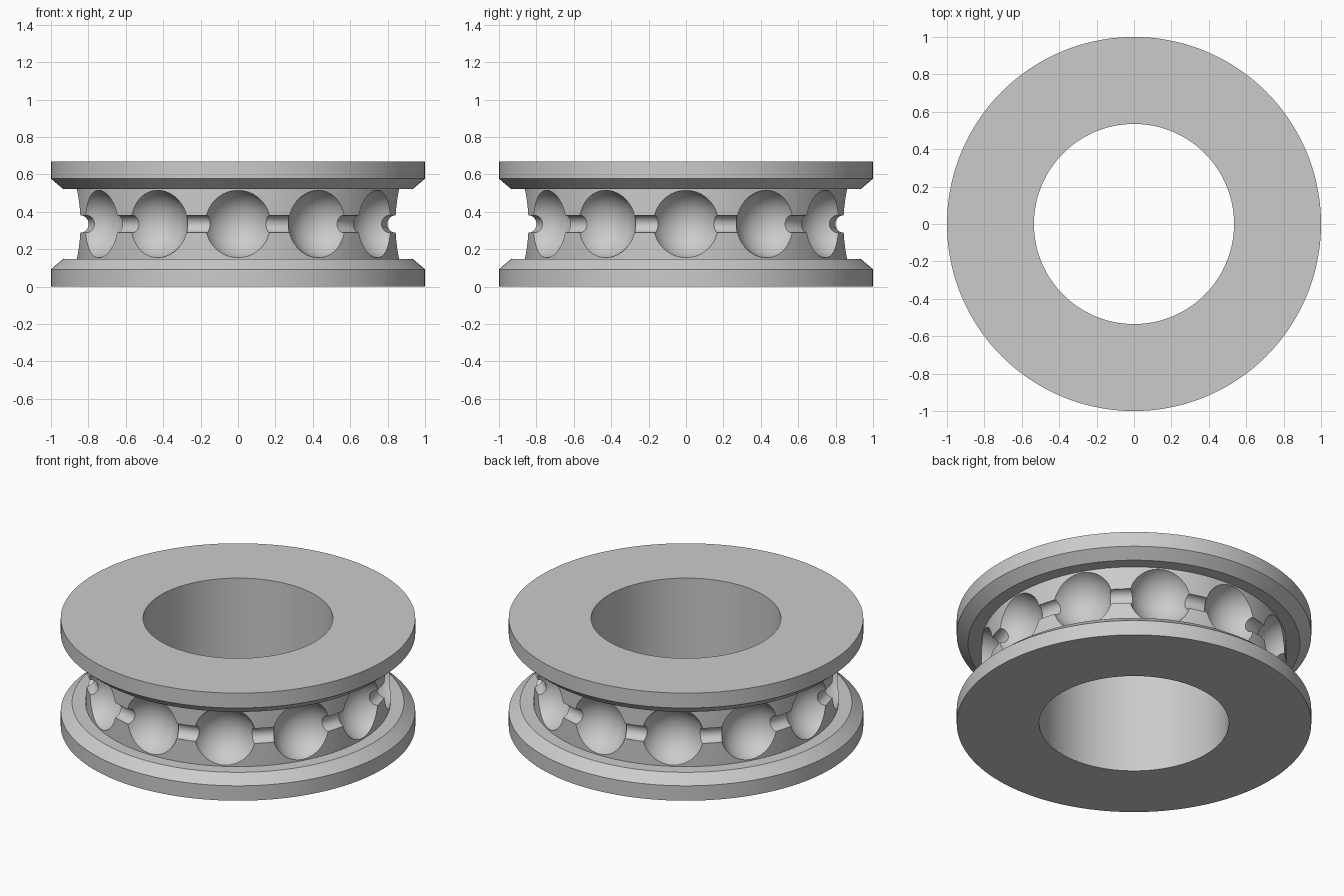
import bpy, bmesh
from math import pi, sin, cos, radians
from mathutils import Matrix, Vector

if "Cube" in bpy.data.objects:
    bpy.data.objects.remove(bpy.data.objects["Cube"], do_unlink=True)

HEIGHT, MID = 0.67, 0.335
BORE, HUB, RIM = 0.535, 0.86, 1.0
POCKETS = 12

steel = bpy.data.materials.new("grey metal")
steel.use_nodes = True
grey = (0.6, 0.6, 0.6, 1)
steel.diffuse_color = grey
steel.node_tree.nodes["Principled BSDF"].inputs["Base Color"].default_value = grey


def make_object(name, bm):
    bmesh.ops.recalc_face_normals(bm, faces=bm.faces)
    mesh = bpy.data.meshes.new(name)
    bm.to_mesh(mesh)
    bm.free()
    mesh.materials.append(steel)
    obj = bpy.data.objects.new(name, mesh)
    bpy.context.collection.objects.link(obj)
    return obj


def revolve(name, profile, steps):
    """Spin a closed (radius, height) profile around the z axis."""
    bm = bmesh.new()
    verts = [bm.verts.new((r, 0, z)) for r, z in profile]
    edges = [bm.edges.new((v, verts[i - 1])) for i, v in enumerate(verts)]
    bmesh.ops.spin(bm, geom=verts + edges, cent=(0, 0, 0), axis=(0, 0, 1),
                   angle=2 * pi, steps=steps, use_merge=True)
    bmesh.ops.remove_doubles(bm, verts=bm.verts, dist=1e-5)
    return make_object(name, bm)


# Wheel body: bore, two chamfered flanges and the hub wall between them
lower = [(BORE, 0), (RIM, 0), (RIM, 0.093), (0.936, 0.147), (HUB, 0.147)]
upper = [(r, HEIGHT - z) for r, z in reversed(lower)]
wheel = revolve("pulley_wheel", lower + upper, 144)

# Ball pockets around the hub
bm = bmesh.new()
for i in range(POCKETS):
    turn = Matrix.Rotation(2 * pi * i / POCKETS, 4, 'Z')
    bmesh.ops.create_uvsphere(bm, u_segments=64, v_segments=32, radius=0.187,
                              matrix=turn @ Matrix.Translation((0.91, 0, MID)))
pocket_cutter = make_object("pocket_cutter", bm)

# Link channel joining the pockets
circle = [2 * pi * (i + 0.5) / 32 for i in range(32)]
channel_cutter = revolve(
    "channel_cutter",
    [(HUB + 0.047 * cos(a), MID + 0.047 * sin(a)) for a in circle], 150)

# Carve the wheel
bpy.ops.object.select_all(action='DESELECT')
bpy.context.view_layer.objects.active = wheel
wheel.select_set(True)
for cutter in (pocket_cutter, channel_cutter):
    cutter.hide_render = True
    cut = wheel.modifiers.new(cutter.name, 'BOOLEAN')
    cut.operation = 'DIFFERENCE'
    cut.solver = 'EXACT'
    cut.object = cutter
    bpy.ops.object.modifier_apply(modifier=cut.name)
    bpy.data.objects.remove(cutter, do_unlink=True)

bpy.ops.object.shade_smooth_by_angle(angle=radians(25))
